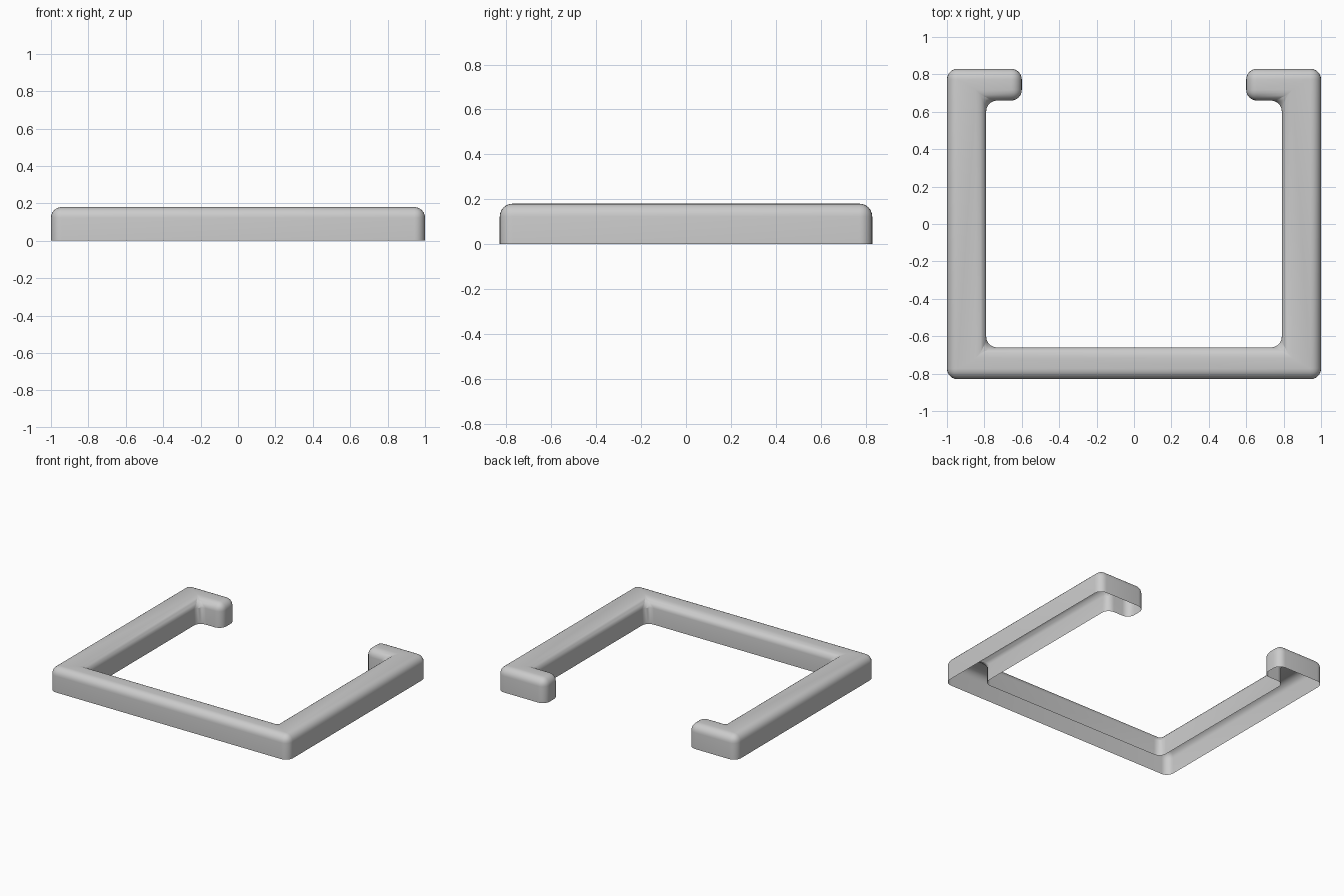
import bpy, bmesh

if "Cube" in bpy.data.objects:
    bpy.data.objects.remove(bpy.data.objects["Cube"])

# Plan outline of the C-shaped rail: right half, mirrored for the left
half = [(1, -0.83), (1, 0.83), (0.6, 0.83), (0.6, 0.66), (0.79, 0.66), (0.79, -0.66)]
outline = half + [(-x, y) for x, y in reversed(half)]
height = 0.18

# Open-bottomed shell: top face plus side walls
bm = bmesh.new()
top = [bm.verts.new((x, y, height)) for x, y in outline]
low = [bm.verts.new((x, y, 0)) for x, y in outline]
bm.faces.new(top)
n = len(outline)
for i in range(n):
    j = (i + 1) % n
    bm.faces.new((low[i], low[j], top[j], top[i]))
bm.normal_update()

# Round the top rim and the upright corners, leaving the lower rim open
edges = [e for e in bm.edges if not e.is_boundary]
bmesh.ops.bevel(bm, geom=edges, offset=0.057, segments=6, profile=0.5,
                affect='EDGES', clamp_overlap=True)

mesh = bpy.data.meshes.new("frame_rail")
bm.to_mesh(mesh)
bm.free()
rail = bpy.data.objects.new("frame_rail", mesh)
bpy.context.collection.objects.link(rail)
bpy.context.view_layer.objects.active = rail
rail.select_set(True)
bpy.ops.object.shade_smooth_by_angle()
